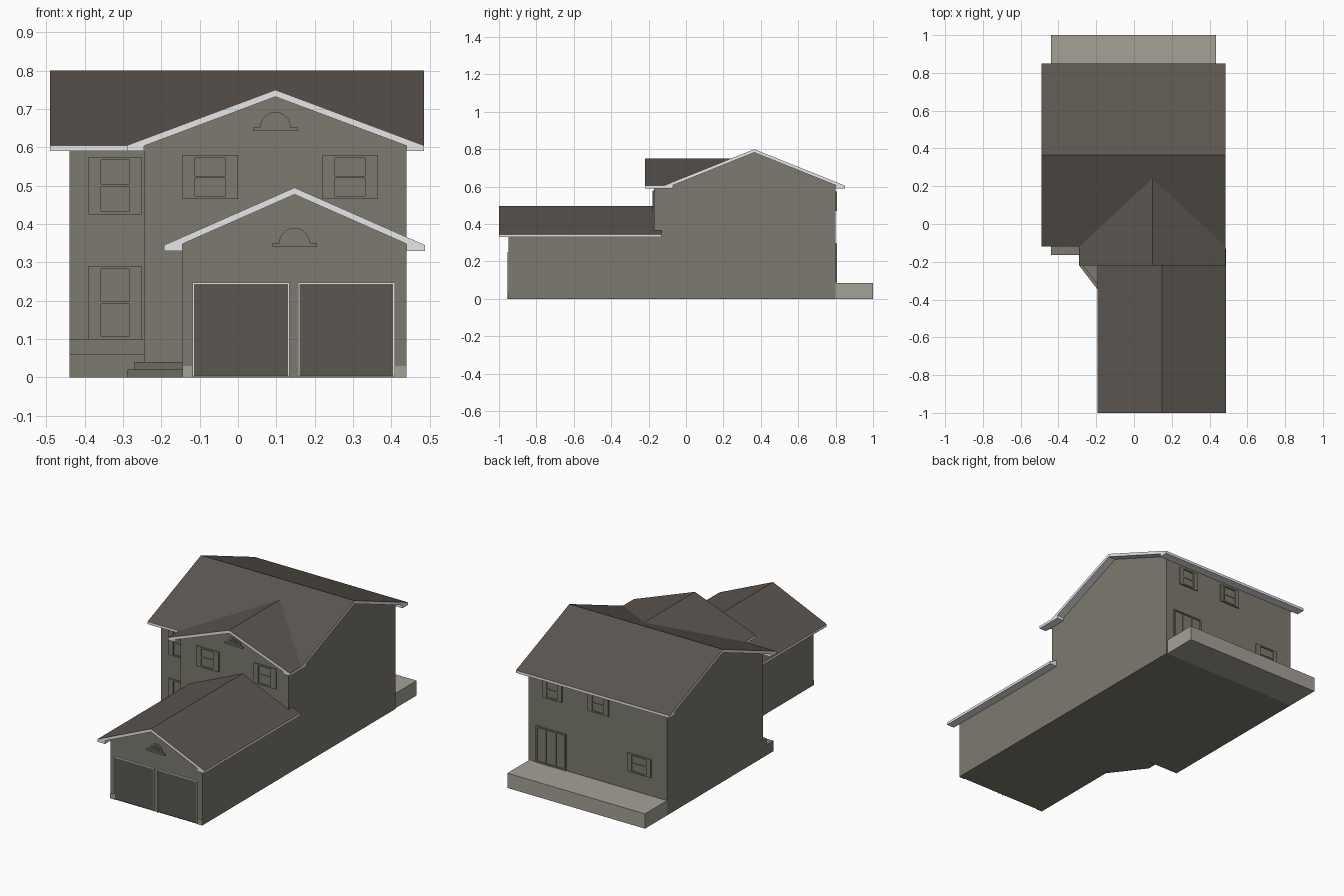
import bpy, bmesh, math

if "Cube" in bpy.data.objects:
    bpy.data.objects.remove(bpy.data.objects["Cube"])


def material(name, r, g, b):
    m = bpy.data.materials.new(name)
    m.diffuse_color = (r, g, b, 1)
    m.use_nodes = True
    m.node_tree.nodes["Principled BSDF"].inputs["Base Color"].default_value = m.diffuse_color
    return m


WALL = material("wall olive grey", .205, .195, .157)
ROOF = material("roof brown grey", .107, .092, .080)
TRIM = material("trim light grey", .80, .80, .80)
PATIO = material("patio concrete", .37, .355, .305)
DOOR = material("garage door grey", .105, .096, .082)


# Extrude a 2D profile along an axis; end may be a function of the height
def prism(name, pts, axis, a, b, mats):
    bm = bmesh.new()
    place = {'x': lambda p, t: (t, p[0], p[1]),
             'y': lambda p, t: (p[0], t, p[1]),
             'z': lambda p, t: (p[0], p[1], t)}[axis]
    end = b if callable(b) else (lambda z: b)
    v0 = [bm.verts.new(place(p, a)) for p in pts]
    v1 = [bm.verts.new(place(p, end(p[1]))) for p in pts]
    bm.faces.new(v0)
    bm.faces.new(v1[::-1])
    n = len(pts)
    for i in range(n):
        j = (i + 1) % n
        bm.faces.new((v0[j], v0[i], v1[i], v1[j]))
    bmesh.ops.recalc_face_normals(bm, faces=bm.faces)
    # second colour goes on upward slopes
    if len(mats) > 1:
        for f in bm.faces:
            f.material_index = 1 if f.normal.z > .3 and f.calc_center_median().z > .3 else 0
    me = bpy.data.meshes.new(name)
    bm.to_mesh(me)
    bm.free()
    for m in mats:
        me.materials.append(m)
    ob = bpy.data.objects.new(name, me)
    bpy.context.collection.objects.link(ob)
    return ob


def box(name, x0, x1, y0, y1, z0, z1, mat):
    return prism(name, [(x0, y0), (x1, y0), (x1, y1), (x0, y1)], 'z', z0, z1, [mat])


# Gable wall block and boxed-eave roof sharing one ridge
def gable(name, axis, c, half, over, ridge, eave, wall, roof):
    e = half + over
    s = (ridge - eave) / e
    w = ridge - s * half
    body = [(c - half, 0), (c + half, 0), (c + half, w - .01), (c, ridge - .01), (c - half, w - .01)]
    prism(name + "_walls", body, axis, wall[0], wall[1], [WALL])
    lo = eave - .015
    slab = [(c - e, lo), (c - e, eave), (c, ridge), (c + e, eave), (c + e, lo),
            (c + half, lo), (c + half, w - .018), (c, ridge - .018),
            (c - half, w - .018), (c - half, lo)]
    prism(name + "_roof", slab, axis, roof[0], roof[1], [TRIM, ROOF])


# House blocks
gable("main", 'x', .365, .435, .05, .80, .605, (-.44, .44), (-.49, .485))
valley = lambda z: -.11 + max(0, z - .605) / .402
gable("front_gable", 'y', .0975, .3425, .045, .75, .605, (-.17, -.07), (-.22, valley))
gable("garage", 'y', .1475, .2925, .0475, .495, .345, (-.95, -.17), (-1.0, -.13))

# Patio, porch and angled steps
box("patio", -.44, .435, .80, 1.0, 0, .085, PATIO)
box("porch", -.44, -.245, -.165, -.07, 0, .06, WALL)
box("porch_upper_step", -.44, -.245, -.10, -.07, .06, .10, WALL)
for i in range(2):
    d = .02 * i
    prism(f"entry_step_{i + 1}",
          [(-.29 + d, -.168), (-.29 + d, -.22), (-.145, -.41 + d * 1.3), (-.145, -.168)],
          'z', d, d + .02, [WALL])

# Garage doors in thin frames, with concrete footing at the corners
for i, x in enumerate((-.115, .16)):
    box(f"garage_door_{i + 1}", x, x + .245, -.956, -.95, .005, .243, DOOR)
    for a, b, z0, z1 in ((x - .004, x, 0, .247), (x + .245, x + .249, 0, .247),
                         (x, x + .245, .243, .247)):
        box("garage_door_frame", a, b, -.957, -.95, z0, z1, TRIM)
for a, b in ((-.145, -.12), (.41, .44)):
    box("garage_footing", a, b, -.953, -.95, 0, .03, PATIO)


# Window: two sashes in a raised frame, optional shutters; d is the outward y direction
def window(name, x0, x1, z0, z1, y, d, shutter=0.0, sashes=2):
    def plate(part, a, b, c, e, t):
        box(f"{name}_{part}", a, b, min(y, y + d * t), max(y, y + d * t), c, e, WALL)
    if shutter:
        plate("left_shutter", x0, x0 + shutter, z0, z1, .006)
        plate("right_shutter", x1 - shutter, x1, z0, z1, .006)
        x0, x1 = x0 + shutter, x1 - shutter
    f = .008
    plate("pane", x0, x1, z0, z1, .002)
    plate("left_frame", x0, x0 + f, z0, z1, .008)
    plate("right_frame", x1 - f, x1, z0, z1, .008)
    plate("head", x0 + f, x1 - f, z1 - f, z1, .008)
    plate("sill", x0 + f, x1 - f, z0, z0 + f, .008)
    if sashes == 2:
        m = (z0 + z1) / 2
        plate("rail", x0 + f, x1 - f, m - .003, m + .003, .006)
    else:
        for k in (1, 2):
            m = x0 + (x1 - x0) * k / 3
            plate("mullion", m - .003, m + .003, z0 + f, z1 - f, .006)


window("gable_window_left", -.145, 0, .465, .58, -.17, -1, .025)
window("gable_window_right", .22, .365, .465, .58, -.17, -1, .025)
window("upper_left_window", -.39, -.25, .425, .575, -.07, -1, .025)
window("lower_left_window", -.39, -.25, .10, .29, -.07, -1, .025)
window("back_upper_window_1", .225, .35, .47, .575, .80, 1, .02)
window("back_upper_window_2", -.07, .06, .47, .575, .80, 1, .02)
window("back_lower_window", -.34, -.19, .19, .295, .80, 1, .02)
window("patio_door", .20, .39, .087, .295, .80, 1, 0, 3)


# Half-round attic vents with sills and louvres
def vent(name, x, z, r, y):
    arc = [(x + r * math.cos(math.pi * k / 12), z + r * math.sin(math.pi * k / 12)) for k in range(13)]
    prism(name, arc, 'y', y - .006, y, [WALL])
    box(name + "_sill", x - .058, x + .058, y - .009, y, z - .01, z, WALL)
    for k in range(1, 5):
        h = r * .17 * k
        w = math.sqrt((r * .75) ** 2 - h * h)
        box(name + "_louvre", x - w, x + w, y - .009, y - .006, z + h, z + h + .003, WALL)


vent("gable_vent", .0975, .652, .04, -.17)
vent("garage_vent", .1475, .35, .04, -.95)
